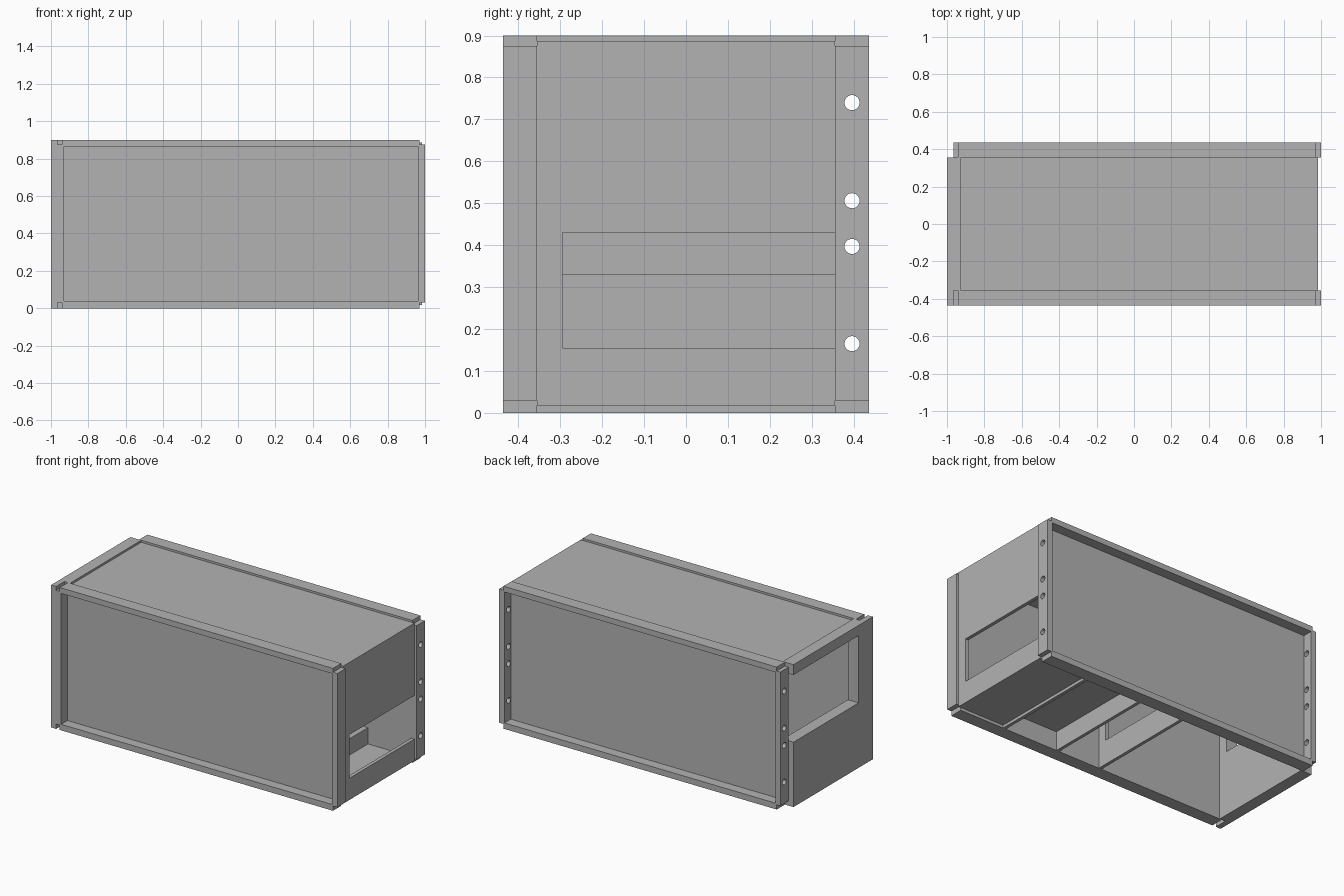
import bpy
import bmesh
from mathutils import Matrix

cube = bpy.data.objects.get("Cube")
if cube:
    bpy.data.objects.remove(cube, do_unlink=True)

grey = bpy.data.materials.new("plain grey")
grey.use_nodes = True
colour = (0.45, 0.45, 0.45, 1)
grey.diffuse_color = colour
grey.node_tree.nodes["Principled BSDF"].inputs["Base Color"].default_value = colour


def finish(name, bm):
    bmesh.ops.recalc_face_normals(bm, faces=bm.faces)
    mesh = bpy.data.meshes.new(name)
    bm.to_mesh(mesh)
    bm.free()
    mesh.materials.append(grey)
    obj = bpy.data.objects.new(name, mesh)
    bpy.context.scene.collection.objects.link(obj)
    return obj


def box(name, x, y, z):
    """Box from (low, high) pairs on each axis."""
    bm = bmesh.new()
    bmesh.ops.create_cube(bm, size=1)
    for v in bm.verts:
        for axis, (low, high) in enumerate((x, y, z)):
            v.co[axis] = high if v.co[axis] > 0 else low
    return finish(name, bm)


def notched_wall(name, x, z, notch_z):
    """Cross wall with a rectangular opening that runs out at the back edge."""
    front, back, jamb = -INNER, INNER, -0.295
    outline = [(front, z[0]), (back, z[0]), (back, notch_z[0]), (jamb, notch_z[0]),
               (jamb, notch_z[1]), (back, notch_z[1]), (back, z[1]), (front, z[1])]
    bm = bmesh.new()
    face = bm.faces.new([bm.verts.new((x[0], y, h)) for y, h in outline])
    result = bmesh.ops.extrude_face_region(bm, geom=[face])
    moved = [g for g in result["geom"] if isinstance(g, bmesh.types.BMVert)]
    bmesh.ops.translate(bm, verts=moved, vec=(x[1] - x[0], 0, 0))
    return finish(name, bm)


INNER, OUTER = 0.355, 0.437
SPAN = (-INNER, INNER)
LEFT_STILE, RIGHT_STILE = (-0.965, -0.93), (0.963, 1.0)

# Front and back trays: a recessed panel framed by rails and stiles
stiles = {}
for side, s in (("front", -1), ("back", 1)):
    depth = tuple(sorted((s * INNER, s * OUTER)))
    box(side + "_panel", (-0.94, 0.97), tuple(sorted((s * INNER, s * 0.374))), (0.03, 0.875))
    box(side + "_top_rail", (-0.94, 0.97), depth, (0.865, 0.9))
    box(side + "_bottom_rail", (-0.94, 0.97), depth, (0, 0.038))
    for end, x in (("low", LEFT_STILE), ("high", RIGHT_STILE)):
        stiles[side, end] = box(f"{side}_{end}_x_stile", x, depth, (0.03, 0.875))

# Bolt holes through both back stiles
bm = bmesh.new()
for z in (0.165, 0.397, 0.506, 0.74):
    place = Matrix.Translation((0, 0.396, z)) @ Matrix.Rotation(1.5708, 4, "Y")
    bmesh.ops.create_cone(bm, cap_ends=True, segments=32, radius1=0.018,
                          radius2=0.018, depth=3, matrix=place)
cutter = finish("hole_cutter", bm)
cutter.hide_render = True
for end in ("low", "high"):
    obj = stiles["back", end]
    mod = obj.modifiers.new("holes", "BOOLEAN")
    mod.operation = "DIFFERENCE"
    mod.solver = "EXACT"
    mod.object = cutter
    bpy.context.view_layer.update()
    evaluated = obj.evaluated_get(bpy.context.evaluated_depsgraph_get())
    cut_mesh = bpy.data.meshes.new_from_object(evaluated)
    obj.modifiers.clear()
    obj.data = cut_mesh
bpy.data.objects.remove(cutter, do_unlink=True)

# End walls, lid and inner divider
notched_wall("low_x_end_wall", (-1.0, -0.925), (0, 0.9), (0.41, 0.835))
box("low_x_corner_strip", (-1.0, -0.965), (-OUTER, -INNER), (0, 0.9))
notched_wall("high_x_end_wall", (0.963, 0.985), (0.037, 0.868), (0.155, 0.43))
notched_wall("tall_divider", (-0.06, -0.04), (0, 0.868), (0.155, 0.33))
box("lid", (-0.925, 0.985), SPAN, (0.868, 0.887))

# Floor and raised shelf on their low cross bars
box("floor", (0.65, 0.985), SPAN, (0.018, 0.037))
box("raised_shelf", (0.26, 0.65), SPAN, (0.12, 0.14))
for name, x in (("shelf_bar_inner", 0.26), ("shelf_bar_outer", 0.65)):
    box(name, (x - 0.01, x + 0.01), SPAN, (0, 0.14))
